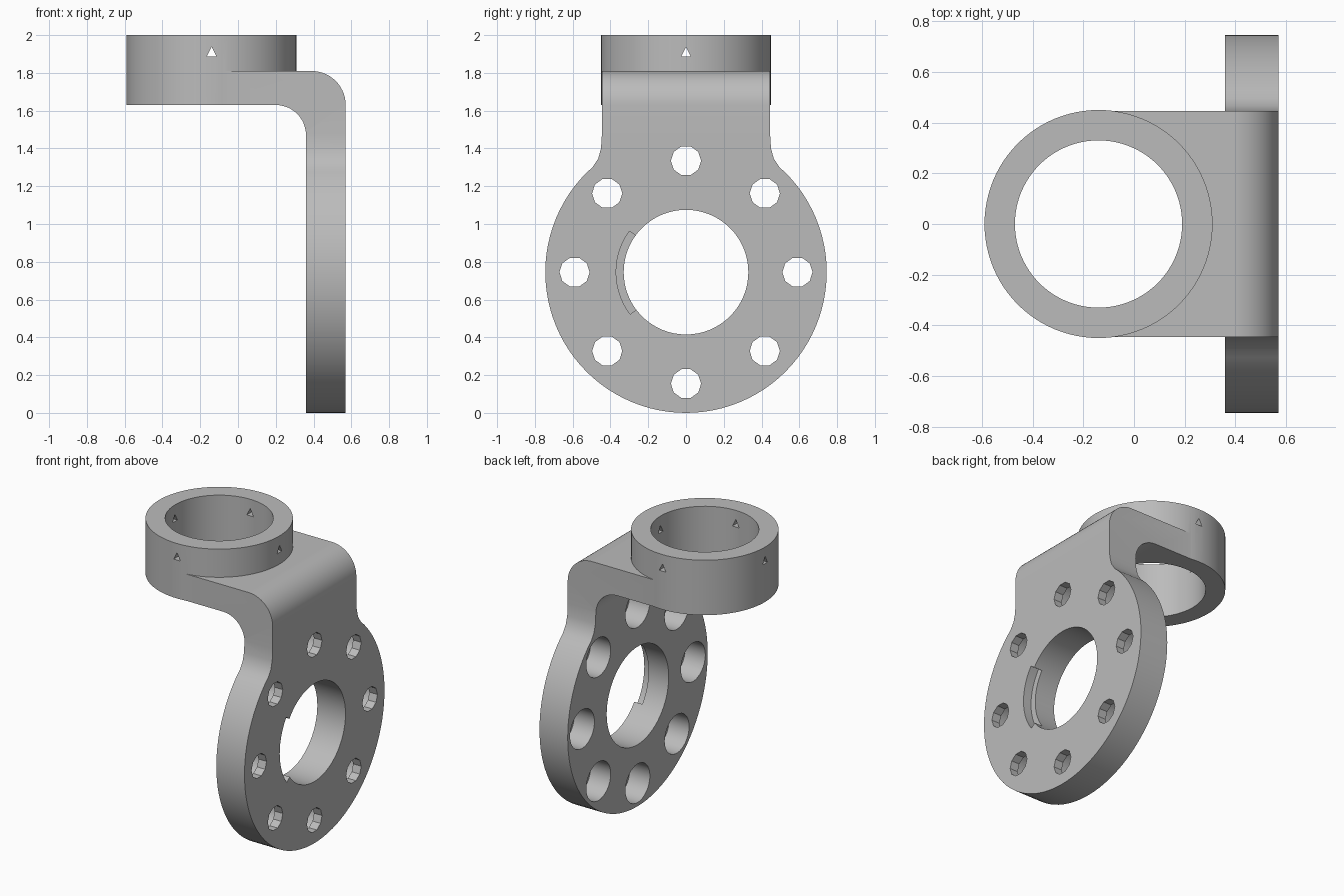
import bpy, bmesh, math
from mathutils import Matrix, Vector

cube = bpy.data.objects.get("Cube")
if cube:
    bpy.data.objects.remove(cube, do_unlink=True)

# One plain metal colour
grey = bpy.data.materials.new("grey_metal")
grey.use_nodes = True
GREY = (0.5, 0.5, 0.5, 1)
grey.diffuse_color = GREY
grey.node_tree.nodes["Principled BSDF"].inputs["Base Color"].default_value = GREY

RING_X, RING_R, RING_BORE = -0.14, 0.45, 0.33
PLATE_IN, PLATE_OUT, PLATE_Z, PLATE_R = 0.36, 0.57, 0.745, 0.745
ARM_LOW, ARM_TOP = 1.63, 1.81
NECK = 0.445


def prism(name, points, depth):
    """Extrude a closed loop of 3D points along the depth vector."""
    bm = bmesh.new()
    face = bm.faces.new([bm.verts.new(p) for p in points])
    new = bmesh.ops.extrude_face_region(bm, geom=[face])["geom"]
    bmesh.ops.translate(bm, vec=depth, verts=[v for v in new if isinstance(v, bmesh.types.BMVert)])
    bmesh.ops.recalc_face_normals(bm, faces=bm.faces)
    mesh = bpy.data.meshes.new(name)
    bm.to_mesh(mesh)
    bm.free()
    mesh.materials.append(grey)
    obj = bpy.data.objects.new(name, mesh)
    bpy.context.collection.objects.link(obj)
    return obj


def arc(cx, cy, r, start, end, steps):
    angles = [math.radians(start + (end - start) * i / steps) for i in range(steps + 1)]
    return [(cx + r * math.cos(a), cy + r * math.sin(a)) for a in angles]


def along_x(name, outline, x0, x1):
    return prism(name, [(x0, y, z) for y, z in outline], Vector((x1 - x0, 0, 0)))


def upright(name, r, z0, z1):
    circle = arc(RING_X, 0, r, 0, 360, 96)[:-1]
    return prism(name, [(x, y, z0) for x, y in circle], Vector((0, 0, z1 - z0)))


def combine(obj, other, operation):
    mod = obj.modifiers.new(operation, "BOOLEAN")
    mod.operation, mod.solver, mod.object = operation, "EXACT", other
    bpy.ops.object.select_all(action="DESELECT")
    bpy.context.view_layer.objects.active = obj
    obj.select_set(True)
    bpy.ops.object.modifier_apply(modifier=mod.name)
    bpy.data.objects.remove(other, do_unlink=True)


# Bent strip: side profile with rounded inner and outer elbow
side = [(RING_X, ARM_LOW)]
side += arc(0.2, ARM_LOW - 0.16, 0.16, 90, 0, 12)
side += [(PLATE_IN, -0.1), (PLATE_OUT, -0.1)]
side += arc(PLATE_OUT - 0.18, ARM_TOP - 0.18, 0.18, 0, 90, 14)
side += [(RING_X, ARM_TOP)]
bracket = prism("mounting_bracket", [(x, -1, z) for x, z in side], Vector((0, 2, 0)))

# Face outline: round flange flaring into a straight neck
flare = [(0.495, 1.3), (0.465, 1.345), (0.45, 1.4), (NECK, 1.48), (NECK, 2.1)]
outline = arc(0, PLATE_Z, PLATE_R, 135, 405, 72)
outline += flare + [(-y, z) for y, z in reversed(flare)]
combine(bracket, along_x("outline_cutter", outline, -1, 1), "INTERSECT")

# Clamp ring on the end of the arm, bored through
combine(bracket, upright("clamp_ring", RING_R, ARM_LOW, 2.0), "UNION")
combine(bracket, upright("ring_bore", RING_BORE, 1.5, 2.1), "DIFFERENCE")

# Flange bore with a shallow relief on one side
bore = arc(0, PLATE_Z, 0.33, 0, 360, 64)[:-1]
combine(bracket, along_x("flange_bore", bore, 0.2, 0.7), "DIFFERENCE")
relief = arc(0, PLATE_Z, 0.37, 144, 217, 14) + arc(0, PLATE_Z, 0.3, 217, 144, 14)
combine(bracket, along_x("relief_cutter", relief, 0.51, 0.7), "DIFFERENCE")

# Eight bolt holes with wide counterbores on the inner side
for i in range(8):
    a = math.radians(45 * i)
    y, z = 0.59 * math.cos(a), PLATE_Z + 0.59 * math.sin(a)
    hole = arc(y, z, 0.08, 0, 360, 10)[:-1]
    combine(bracket, along_x("bolt_hole", hole, 0.3, 0.7), "DIFFERENCE")
    seat = arc(y, z, 0.13, 0, 360, 32)[:-1]
    combine(bracket, along_x("bolt_seat", seat, 0.3, 0.51), "DIFFERENCE")

# Four small triangular screw holes around the ring
triangle = [(-0.025, 1.888), (0.025, 1.888), (0, 1.938)]
for i in range(4):
    pin = along_x("screw_hole", triangle, 0.25, 0.6)
    pin.data.transform(Matrix.Translation((RING_X, 0, 0)) @ Matrix.Rotation(math.pi / 2 * i, 4, "Z"))
    combine(bracket, pin, "DIFFERENCE")

bpy.ops.object.select_all(action="DESELECT")
bpy.context.view_layer.objects.active = bracket
bracket.select_set(True)
bpy.ops.object.shade_smooth_by_angle(angle=math.radians(25))
